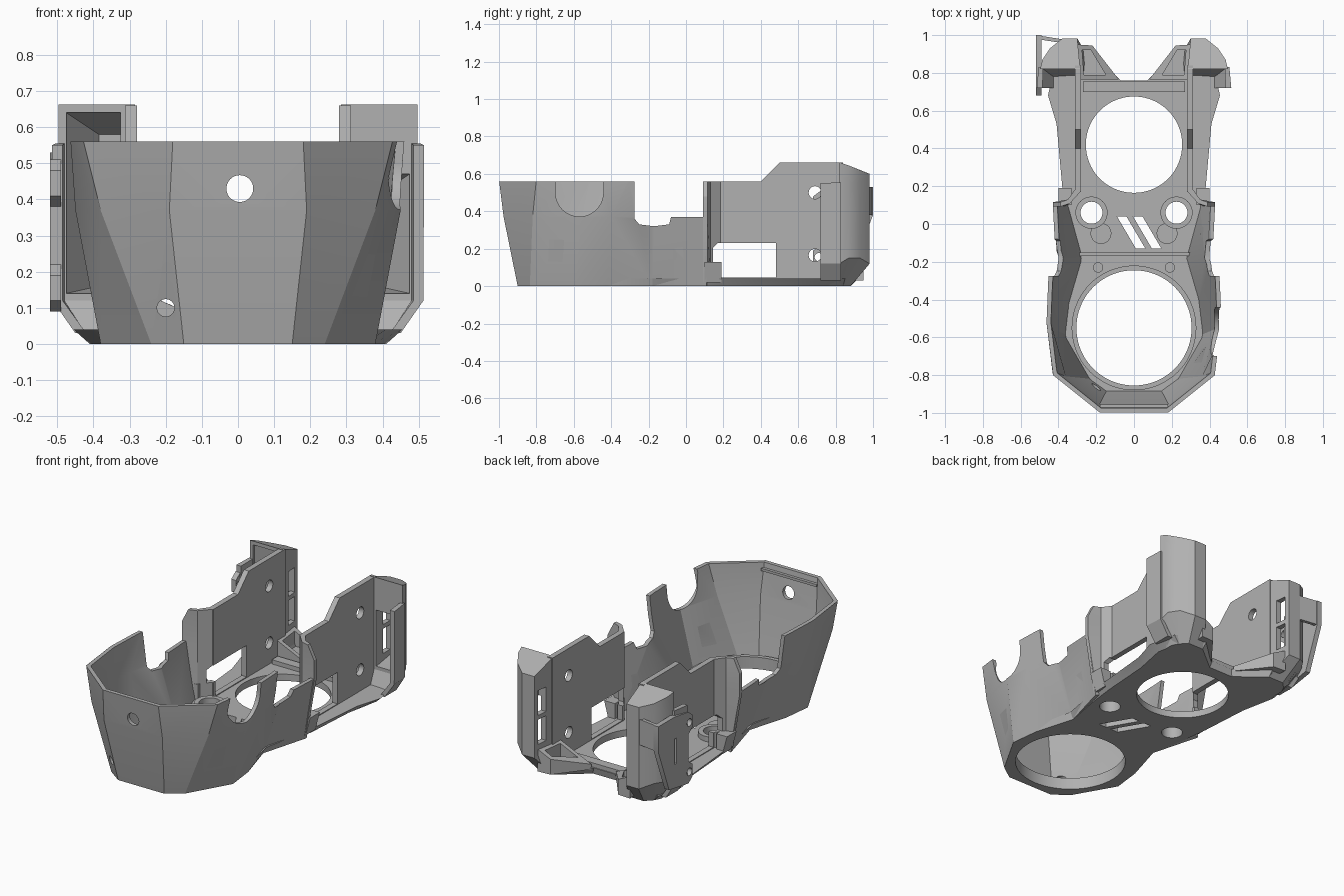
import bpy, bmesh, math
from mathutils import Matrix

cube = bpy.data.objects.get("Cube")
if cube:
    bpy.data.objects.remove(cube)

grey = bpy.data.materials.new("plain grey")
grey.use_nodes = True
grey.diffuse_color = (0.44, 0.44, 0.44, 1)
grey.node_tree.nodes["Principled BSDF"].inputs["Base Color"].default_value = grey.diffuse_color


def finish(name, bm, fix=True):
    if fix:
        bmesh.ops.recalc_face_normals(bm, faces=bm.faces)
    me = bpy.data.meshes.new(name)
    bm.to_mesh(me)
    bm.free()
    ob = bpy.data.objects.new(name, me)
    bpy.context.collection.objects.link(ob)
    me.materials.append(grey)
    return ob


def loft(name, rings, closed=True):
    """Skin rings of 3D points; closed rings also get end caps."""
    bm = bmesh.new()
    vs = [[bm.verts.new(p) for p in r] for r in rings]
    n = len(rings[0])
    for a, b in zip(vs, vs[1:]):
        for i in range(n if closed else n - 1):
            j = (i + 1) % n
            bm.faces.new((a[i], a[j], b[j], b[i]))
    if closed:
        bm.faces.new(vs[0][::-1])
        bm.faces.new(vs[-1])
    return finish(name, bm, closed)


def side_prism(name, yz, x0, x1):
    return loft(name, [[(x, y, z) for y, z in yz] for x in (x0, x1)])


def box(name, lo, hi):
    (a, b, c), (d, e, f) = lo, hi
    return side_prism(name, [(b, c), (e, c), (e, f), (b, f)], a, d)


def rod(name, centre, r, length, axis="Z", sides=48):
    bm = bmesh.new()
    turn = {"X": Matrix.Rotation(math.pi / 2, 4, "Y"), "Y": Matrix.Rotation(math.pi / 2, 4, "X"),
            "Z": Matrix()}[axis]
    bmesh.ops.create_cone(bm, cap_ends=True, segments=sides, radius1=r, radius2=r,
                          depth=length, matrix=Matrix.Translation(centre) @ turn)
    return finish(name, bm)


def apply(ob, kind, **settings):
    mod = ob.modifiers.new(kind, kind)
    for k, v in settings.items():
        setattr(mod, k, v)
    bpy.context.view_layer.objects.active = ob
    bpy.ops.object.modifier_apply(modifier=mod.name)


def cut(ob, *tools):
    for t in tools:
        t.hide_render = True
        apply(ob, "BOOLEAN", operation="DIFFERENCE", solver="EXACT", object=t)
        bpy.data.objects.remove(t)


def both(half, z):
    """Mirror a half outline running from front to back."""
    return [(-x, y, z) for x, y in reversed(half)] + [(x, y, z) for x, y in half]


# Base plate with chamfered edge
low = [(.15, -.9), (.24, -.835), (.38, -.59), (.36, -.42), (.29, -.18), (.33, .04), (.35, .2),
       (.37, .5), (.41, .7), (.38, .84), (.24, .88), (.08, .75)]
high = [(.15, -.9), (.24, -.835), (.38, -.59), (.36, -.42), (.31, -.18), (.35, .04), (.38, .2),
        (.41, .53), (.455, .68), (.42, .85), (.24, .92), (.07, .76)]
plate = loft("base_plate", [both(low, 0), both(high, .04)])
cut(plate, rod("c", (0, -.55, 0), .305, 1, sides=80), rod("c", (0, .42, 0), .255, 1, sides=80),
    *[rod("c", (s * .225, .06, 0), .058, 1) for s in (-1, 1)])
for i in range(2):
    x = -.09 + .085 * i
    vent = [(x, .04), (x + .05, .04), (x + .15, -.13), (x + .1, -.13)]
    cut(plate, loft("c", [[(a, b, z) for a, b in vent] for z in (-.1, .2)]))

# Faceted front tub
tub = loft("front_tub", [
    both([(.15, -.9), (.24, -.835), (.38, -.59), (.36, -.42), (.29, -.18), (.37, .11)], 0),
    both([(.19, -.975), (.38, -.82), (.45, -.56), (.44, -.4), (.415, -.18), (.43, .11)], .37),
    both([(.18, -1), (.43, -.8), (.464, -.52), (.455, -.3), (.44, -.1), (.44, .11)], .57)], False)
apply(tub, "SOLIDIFY", thickness=.023, offset=-1, use_even_offset=True)
rim = [(-1.2, .56), (-.275, .56), (-.275, .36), (-.25, .33), (-.17, .32), (-.09, .33), (-.08, .37),
       (.08, .37), (.2, .36), (.2, .8), (-1.2, .8)]
cut(tub, side_prism("c", rim, -1, 1), rod("c", (.5, -.57, .5), .128, .4, "X"),
    box("c", (.3, -.698, .5), (.7, -.442, .7)), rod("c", (.005, -1, .43), .037, .3, "Y"),
    rod("c", (-.2, -.9, .1), .024, .3, "Y"))
box("rim_bar", (-.18, -.98, .515), (.18, -.955, .53))

# Raised lip round the front opening
lip = rod("front_opening_lip", (0, -.55, .05), .33, .04, sides=80)
cut(lip, rod("c", (0, -.55, .05), .305, 1, sides=80))

# Low ribs and pads on the deck
box("deck_rib", (-.3, -.17, .03), (.3, -.15, .065))
box("rear_rib", (-.27, .7, .03), (.27, .755, .065))
for s in (-1, 1):
    side = "left" if s > 0 else "right"
    rod(side + "_deck_pad", (s * .175, -.05, .04), .055, .02)
    rod(side + "_deck_stud", (s * .19, -.23, .045), .027, .03)
    ring = rod(side + "_deck_ring", (s * .225, .06, .045), .085, .05)
    cut(ring, rod("c", (s * .225, .06, 0), .058, 1))

    # Flat rear side wall with window and screw holes
    wall = side_prism(side + "_rear_wall", [(.17, .02), (.17, .56), (.4, .56), (.5, .66),
                                            (.84, .66), (.84, .02)], s * .28, s * .312)
    window = [(.19, .045), (.48, .045), (.48, .23), (.17, .23), (.145, .205), (.145, .13), (.19, .13)]
    cut(wall, side_prism("c", window, s * .2, s * .4),
        *[rod("c", (s * .3, .69, z), .034, .3, "X") for z in (.165, .5)])

    # Bent bulkhead joining the tub to the rear wall
    bulkhead = loft(side + "_bulkhead", [
        [(s * x, y, z) for x, y in [(edge, .092), (.34, .108), (.28, .175), (.3, .2), (.35, .13),
                                    (edge, .115)]]
        for edge, z in ((.37, .02), (.43, .36), (.43, .48), (.39, .56))])
    cut(bulkhead, side_prism("c", window, s * .2, s * .4))
    loft(side + "_bulkhead_foot", [[(s * x, y, z) for x, z in
         [(.33, .02), (.37, .02), (.4, .13), (.33, .13)]] for y in (.1, .19)])

    # Rear corner column with sloped roof, hollow towards the front
    rings = [[(.25, .77, 0), (.4, .76, 0), (.4, .8, 0), (.38, .84, 0), (.34, .88, 0), (.24, .88, 0)]]
    for z0, z1, z2, z3 in ((.12, .15, .15, .12), (.55, .55, .55, .55), (.662, .645, .62, .6)):
        rings.append([(.285, .82, z0), (.497, .82, z0), (.485, .87, z1), (.445, .93, z2),
                      (.38, .982, z3), (.3, .982, z3)])
    column = loft(side + "_rear_column", [[(s * x, y, z) for x, y, z in r] for r in rings])
    top = .64 if s < 0 else .47
    pocket = [[(.325, .75, .14), (.475, .75, .14), (.475, .75, top), (.325, .75, top)],
              [(.325, .83, .14), (.475, .83, .14), (.475, .83, top), (.325, .83, top)],
              [(.325, .955, .16), (.385, .955, .16), (.385, .955, top - .06), (.325, .955, top - .06)]]
    cut(column, loft("c", [[(s * x, y, z) for x, y, z in r] for r in pocket]),
        *[box("c", (s * .25, .885, z), (s * .34, .95, z + .145)) for z in (.19, .36)])

    # Outer flange in front of the column
    flange = [[(.42, .72, .03), (.45, .72, .03), (.45, .83, .03), (.42, .83, .03)],
              [(.485, .72, .12), (.513, .72, .12), (.505, .83, .12), (.48, .83, .12)],
              [(.485, .72, .55), (.515, .72, .55), (.505, .83, .555), (.48, .83, .555)]]
    loft(side + "_flange", [[(s * x, y, z) for x, y, z in r] for r in flange])

    # Angled air duct rising into the column
    foot = [(.08, .765), (.28, .765), (.3, .95), (.22, .945)]
    duct = loft(side + "_duct", [[(s * x, y, .03) for x, y in foot],
                [(s * x, y, z) for (x, y), z in zip(foot, (.06, .15, .16, .12))]])
    cut(duct, loft("c", [[(s * x, y, z) for x, y in [(.15, .79), (.265, .79), (.275, .92), (.228, .92)]]
                         for z in (.06, .3)]))

# Bracket on the right rear corner
bracket = side_prism("right_bracket", [(.72, .09), (.68, .12), (.68, .19), (.72, .22), (.72, .38),
                     (.68, .41), (.68, .48), (.72, .51), (.85, .53), (1, .53), (1, .38), (.9, .12)],
                     -.52, -.49)
cut(bracket, *[rod("c", (-.5, .71, z), .022, .2, "X") for z in (.155, .445)],
    box("c", (-.6, .83, .25), (-.4, .85, .4)))
panel = [(-.52, 1), (-.36, .975), (-.36, .955), (-.52, .98)]
loft("right_bracket_back", [[(x, y, z) for x, y in panel] for z in (.38, .53)])

# Shade with crisp edges
for ob in bpy.context.scene.objects:
    ob.select_set(ob.type == "MESH" and grey.name in ob.data.materials)
bpy.ops.object.shade_smooth_by_angle(angle=math.radians(25))
